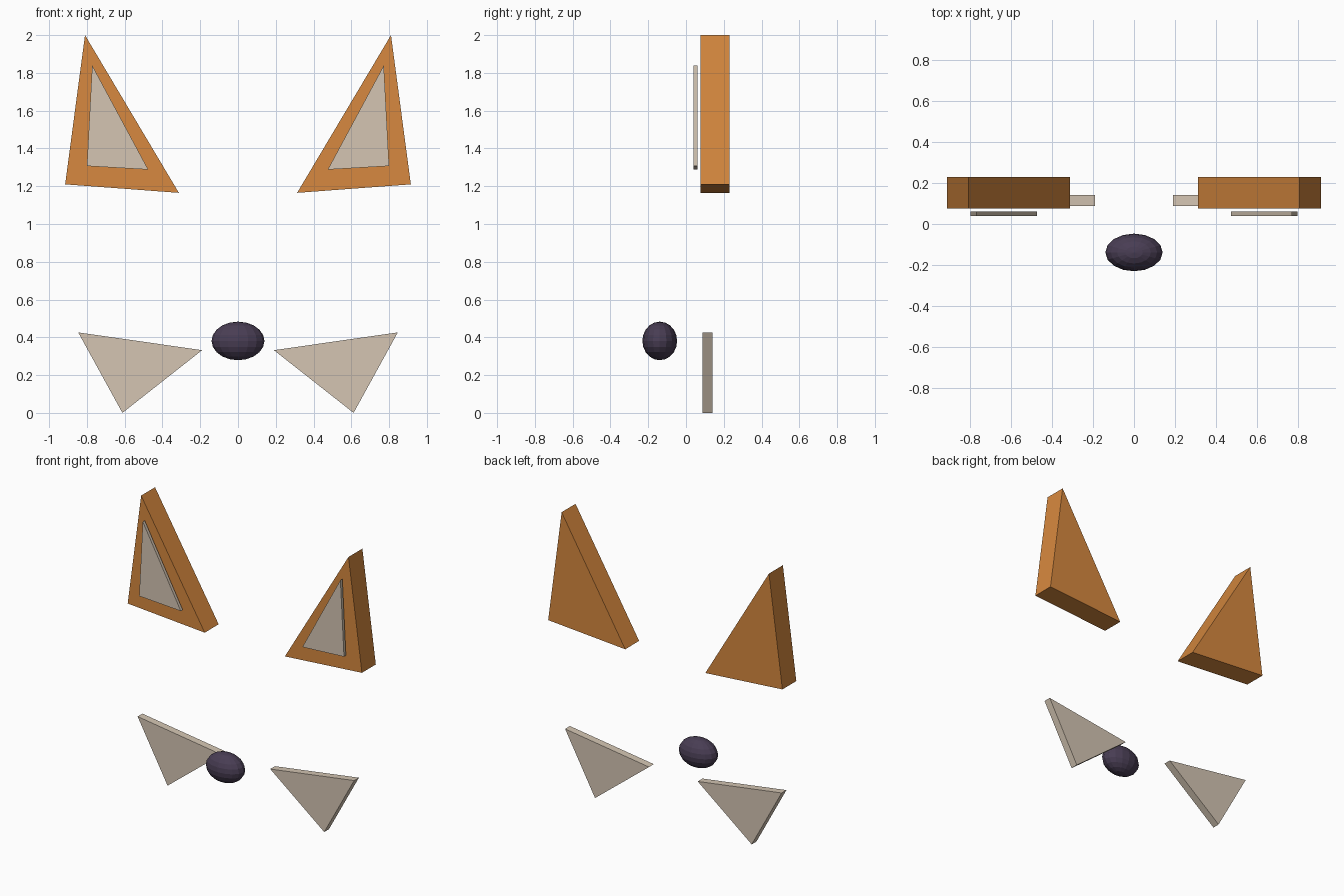
import bpy
import bmesh

cube = bpy.data.objects.get("Cube")
if cube:
    bpy.data.objects.remove(cube, do_unlink=True)


def make_material(name, rgb):
    mat = bpy.data.materials.new(name)
    mat.use_nodes = True
    mat.diffuse_color = (*rgb, 1)
    mat.node_tree.nodes["Principled BSDF"].inputs["Base Color"].default_value = (*rgb, 1)
    return mat


orange = make_material("orange fur", (0.68, 0.25, 0.05))
cream = make_material("cream fur", (0.66, 0.56, 0.45))
plum = make_material("dark plum", (0.066, 0.047, 0.088))


def finish(name, bm, mat):
    bmesh.ops.recalc_face_normals(bm, faces=bm.faces)
    mesh = bpy.data.meshes.new(name)
    bm.to_mesh(mesh)
    bm.free()
    mesh.materials.append(mat)
    obj = bpy.data.objects.new(name, mesh)
    bpy.context.collection.objects.link(obj)
    return obj


def prism(name, outline, y_front, y_back, side, mat):
    """Extrude an x/z outline from front to back; side -1 mirrors it."""
    bm = bmesh.new()
    face = bm.faces.new([bm.verts.new((side * x, y_front, z)) for x, z in outline])
    extruded = bmesh.ops.extrude_face_region(bm, geom=[face], use_keep_orig=True)["geom"]
    verts = [v for v in extruded if isinstance(v, bmesh.types.BMVert)]
    bmesh.ops.translate(bm, verts=verts, vec=(0, y_back - y_front, 0))
    return finish(name, bm, mat)


# Triangular slabs: outline, front and back depth, colour
slabs = {
    "ear": ([(0.81, 2.0), (0.915, 1.21), (0.313, 1.165)], 0.076, 0.231, orange),
    "inner_ear": ([(0.772, 1.84), (0.80, 1.307), (0.475, 1.288)], 0.04, 0.062, cream),
    "cheek": ([(0.846, 0.426), (0.19, 0.332), (0.612, 0.0)], 0.088, 0.141, cream),
}
for label, side in (("left", 1), ("right", -1)):
    for part, (outline, front, back, mat) in slabs.items():
        prism(f"{label}_{part}", outline, front, back, side, mat)

# Faceted oval nose
bm = bmesh.new()
bmesh.ops.create_uvsphere(bm, u_segments=16, v_segments=10, radius=1)
bmesh.ops.scale(bm, verts=bm.verts, vec=(0.14, 0.092, 0.102))
nose = finish("nose", bm, plum)
nose.location = (0, -0.139, 0.381)
